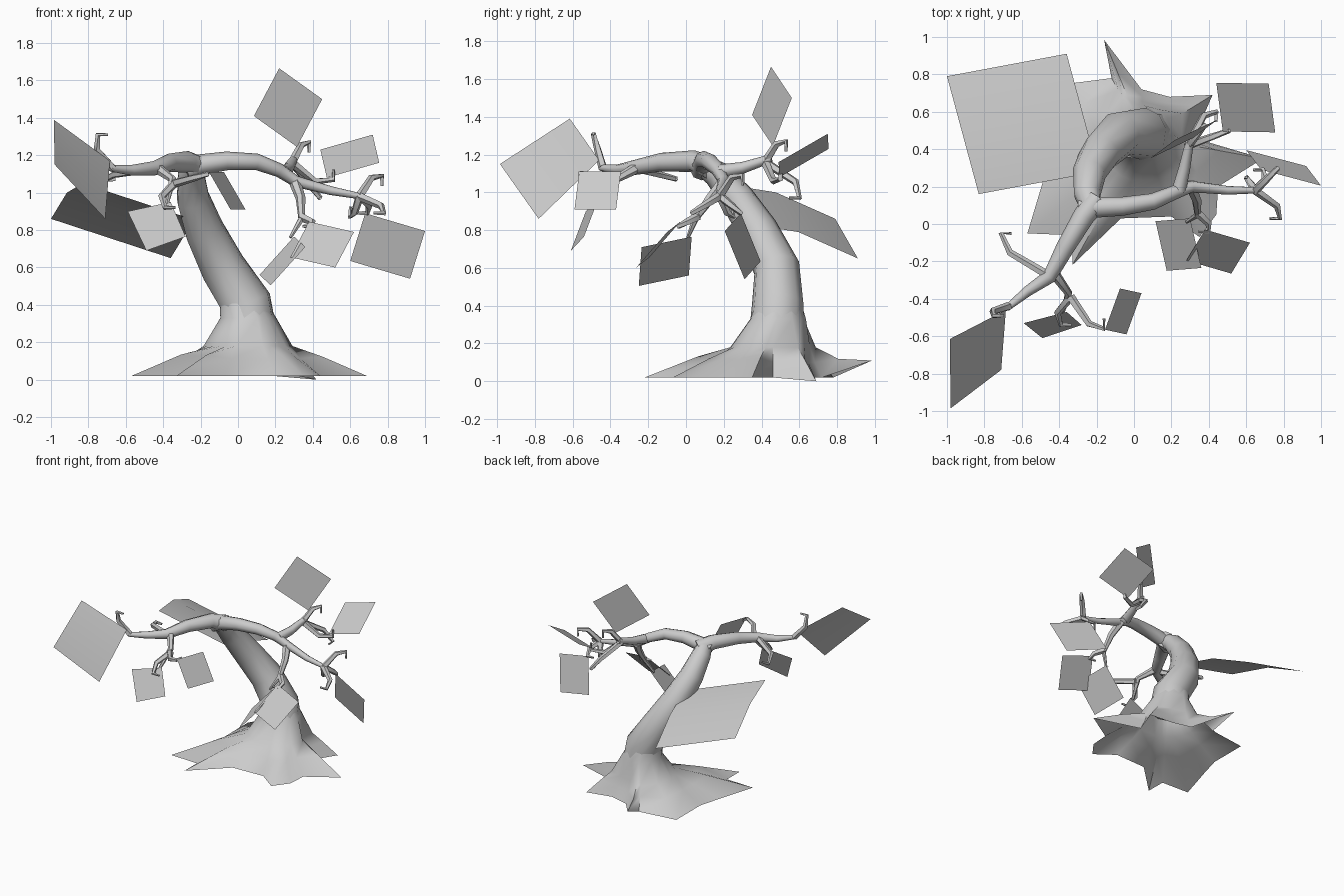
import bpy, bmesh, math
from mathutils import Vector

cube = bpy.data.objects.get("Cube")
if cube:
    bpy.data.objects.remove(cube)

GREY = (0.6, 0.6, 0.6, 1)
mat = bpy.data.materials.new("plain_grey")
mat.use_nodes = True
mat.diffuse_color = GREY
mat.node_tree.nodes["Principled BSDF"].inputs["Base Color"].default_value = GREY

RIGHT, BACK, UP = Vector((1, 0, 0)), Vector((0, 1, 0)), Vector((0, 0, 1))


def finish(bm, name, closed=True):
    """Turn a bmesh into a smooth shaded grey object."""
    if closed:
        bmesh.ops.recalc_face_normals(bm, faces=bm.faces[:])
    mesh = bpy.data.meshes.new(name)
    bm.to_mesh(mesh)
    bm.free()
    mesh.materials.append(mat)
    obj = bpy.data.objects.new(name, mesh)
    bpy.context.collection.objects.link(obj)
    bpy.ops.object.select_all(action='DESELECT')
    obj.select_set(True)
    bpy.context.view_layer.objects.active = obj
    bpy.ops.object.shade_smooth_by_angle(angle=math.radians(55))


def bridge(bm, first, second):
    """Join two vertex rings with quads."""
    for i in range(len(first)):
        bm.faces.new((first[i - 1], first[i], second[i], second[i - 1]))


def tube(name, points, thick, thin, sides=6):
    """Tube through the points, tapering from thick to thin."""
    bm = bmesh.new()
    path = [Vector(p) for p in points]
    last = len(path) - 1
    side = None
    rings = []
    for i, point in enumerate(path):
        along = (path[min(i + 1, last)] - path[max(i - 1, 0)]).normalized()
        if side is None:
            side = along.orthogonal()
        side = (side - along * side.dot(along)).normalized()
        up = along.cross(side)
        radius = thick + (thin - thick) * (i / last) ** 1.2
        turns = [math.tau * k / sides for k in range(sides)]
        rings.append([bm.verts.new(point + radius * (side * math.cos(t) + up * math.sin(t)))
                      for t in turns])
    for first, second in zip(rings, rings[1:]):
        bridge(bm, first, second)
    bm.faces.new(rings[0])
    bm.faces.new(rings[-1])
    finish(bm, name)


def twig(name, start, tip, curl):
    """Thin shoot that bows away from its curl and ends in a small hook."""
    start, tip = Vector(start), Vector(tip)
    bow = start.lerp(tip, .55) - curl * .2 * (tip - start).length
    tube(name, (start, bow, tip, tip + curl * .055), .024, .008, 5)


def leaf(name, a, b, c, shift=(0, 0, 0), bow=0):
    """Leaf card from three corners; shift moves the fourth, bow lifts the middle."""
    a, b, c = Vector(a), Vector(b), Vector(c)
    d = a + c - b + Vector(shift)
    bm = bmesh.new()
    near = [bm.verts.new(v) for v in (a, (a + d) / 2 + UP * bow, d)]
    far = [bm.verts.new(v) for v in (b, (b + c) / 2 + UP * bow, c)]
    for i in range(2):
        bm.faces.new((near[i], near[i + 1], far[i + 1], far[i]))
    finish(bm, name, closed=False)


# Trunk, leaning to the front
tube("trunk", [(.06, .48, .26), (.045, .485, .41), (-.08, .48, .6), (-.18, .38, .8),
               (-.24, .27, .97), (-.25, .16, 1.1), (-.23, .08, 1.15)], .148, .054, 10)

# Spreading roots: a ground outline of tips and hollows, lofted up to the trunk, open below
outline = [(-.16, .985, .11), (.04, .72), (.19, .68), (.42, .69, 0), (.32, .46),
           (.69, .35), (.45, .2), (.44, .05), (.35, -.07), (.2, .04), (-.07, .03),
           (-.33, -.22), (-.33, -.06), (-.57, -.05), (-.48, .25), (-.43, .43),
           (-.43, .74), (-.12, .78)]
centre = Vector((.055, .465, 0))
bm = bmesh.new()
rows = []
for x, y, *height in outline:
    reach = Vector((x, y, 0)) - centre
    out = reach.normalized()
    low = centre + out * min(.24, reach.length * .75)
    mid = low.lerp(centre + reach, .4)
    rows.append([bm.verts.new(v) for v in (
        Vector((.02, .485, .44)) + out * .118,
        centre + BACK * .02 + out * .15 + UP * .33,
        low + UP * .18,
        mid + UP * (.085 + .06 * reach.length),
        centre + reach + UP * (height or [.02])[0])])
loops = list(zip(*rows))
for first, second in zip(loops, loops[1:]):
    bridge(bm, first, second)
finish(bm, "roots")

# Main branches
tube("front_branch", [(-.2, .13, 1.13), (-.27, .04, 1.165), (-.37, -.13, 1.16),
                      (-.45, -.28, 1.13), (-.57, -.36, 1.12), (-.68, -.45, 1.13)], .065, .017, 8)
tube("side_branch", [(-.28, .08, 1.12), (-.2, .09, 1.15), (-.06, .095, 1.17),
                     (.1, .12, 1.165), (.22, .17, 1.12), (.31, .2, 1.06),
                     (.5, .18, 1.01), (.66, .18, .98)], .06, .016, 8)
tube("back_branch", [(.24, .18, 1.11), (.27, .3, 1.13), (.3, .45, 1.18)], .038, .022, 8)
tube("hanging_branch", [(.3, .21, 1.07), (.335, .13, .97), (.34, .05, .86), (.28, .01, .76)],
     .033, .009)
tube("drooping_branch", [(-.43, -.26, 1.13), (-.35, -.37, 1.07), (-.38, -.47, .94)], .03, .01)

# Hooked twigs growing from the forks
fork = Vector((-.67, -.44, 1.13))
twig("front_upper_twig", fork, (-.75, -.49, 1.31), RIGHT)
fork = Vector((-.45, -.28, 1.13))
twig("front_outer_twig", fork, (-.71, -.05, 1.07), RIGHT)
fork = Vector((-.34, -.39, 1.05))
twig("front_lower_twig", fork, (-.16, -.56, 1.1), BACK)
twig("front_curl_twig", fork, (-.39, -.54, .92), RIGHT)
fork = Vector((.65, .18, .98))
twig("side_upper_twig", fork, (.77, .3, 1.09), -UP)
twig("side_outer_twig", fork, (.78, .03, .89), -RIGHT)
twig("side_leaf_twig", fork, (.69, .29, .89), -RIGHT)
twig("side_curl_twig", fork, (.6, .25, .87), UP)
fork = Vector((.29, .42, 1.16))
twig("back_upper_twig", fork, (.38, .53, 1.27), -UP)
twig("back_outer_twig", fork, (.44, .6, .97), -BACK)
twig("back_leaf_twig", fork, (.51, .5, 1.07), UP)
fork = Vector((.34, .06, .87))
twig("hanging_curl_twig", fork, (.4, -.04, .82), -RIGHT)

# Leaf cards
leaf("front_outer_leaf", (-.985, -.615, 1.39), (-.685, -.46, 1.17), (-.71, -.78, .86),
     shift=(.03, -.05, .07))
leaf("front_lower_leaf", (-.59, -.53, .9), (-.36, -.47, .95), (-.28, -.54, .765),
     shift=(.02, -.01, -.025))
leaf("front_inner_leaf", (-.155, -.565, 1.11), (-.075, -.345, 1.11), (.04, -.37, .91))
leaf("trunk_leaf", (-1, .79, .86), (-.36, .91, .65), (-.19, .28, .84), bow=.045)
leaf("back_leaf", (.44, .755, 1.23), (.72, .75, 1.31), (.755, .49, 1.16))
leaf("top_leaf", (.085, .35, 1.41), (.22, .45, 1.665), (.45, .56, 1.5))
leaf("side_leaf", (.68, .29, .89), (1, .205, .795), (.92, .31, .54))
leaf("hanging_inner_leaf", (.115, .015, .56), (.3, .03, .765), (.36, -.235, .71))
leaf("hanging_outer_leaf", (.38, -.03, .845), (.62, -.1, .79), (.52, -.265, .6))
